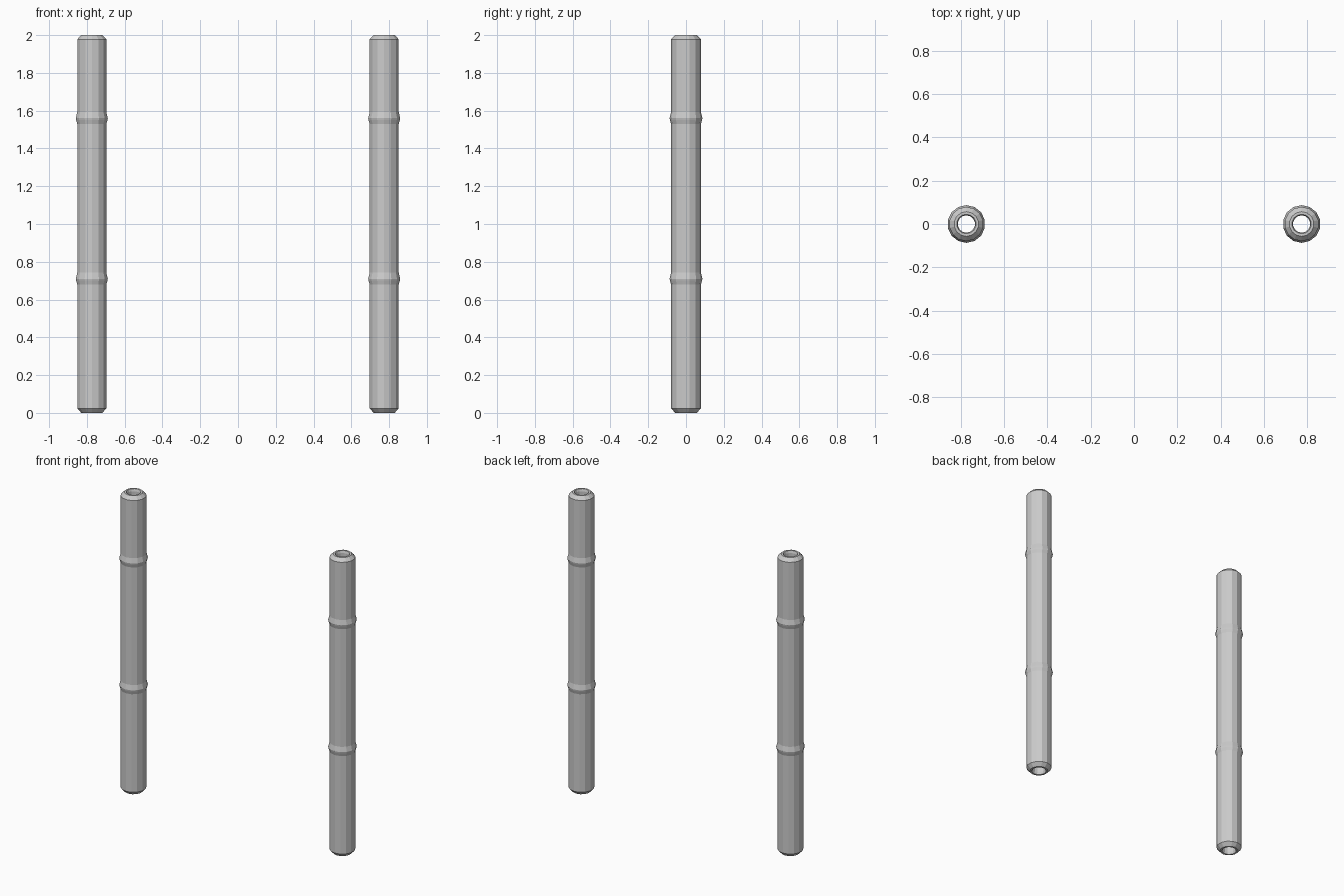
import bpy, bmesh
from math import cos, sin, pi

if "Cube" in bpy.data.objects:
    bpy.data.objects.remove(bpy.data.objects["Cube"])

SIDES = 14
R, NODE_R = 0.079, 0.087

# Closed pole cross-section (radius, height): hollow centre, bevelled ends, two node rings
profile = [(0.045, 0.0), (0.057, 0.0), (R, 0.024)]
for z in (0.71, 1.56):
    profile += [(R, z - 0.03), (NODE_R - 0.002, z - 0.01), (NODE_R, z), (R, z + 0.032)]
profile += [(R, 1.978), (0.057, 2.0), (0.045, 2.0), (0.04, 1.985), (0.04, 0.015)]


def bamboo_pole(name, x):
    bm = bmesh.new()
    rings = []
    for r, z in profile:
        rings.append([bm.verts.new((r * sin(2 * pi * i / SIDES), r * cos(2 * pi * i / SIDES), z))
                      for i in range(SIDES)])
    for k, a in enumerate(rings):
        b = rings[(k + 1) % len(rings)]
        for i in range(SIDES):
            j = (i + 1) % SIDES
            bm.faces.new((a[i], a[j], b[j], b[i]))
    bmesh.ops.recalc_face_normals(bm, faces=bm.faces)
    mesh = bpy.data.meshes.new(name)
    bm.to_mesh(mesh)
    bm.free()
    obj = bpy.data.objects.new(name, mesh)
    obj.location.x = x
    bpy.context.collection.objects.link(obj)


# Matching pair of upright poles
bamboo_pole("left_pole", -0.774)
bamboo_pole("right_pole", 0.774)
